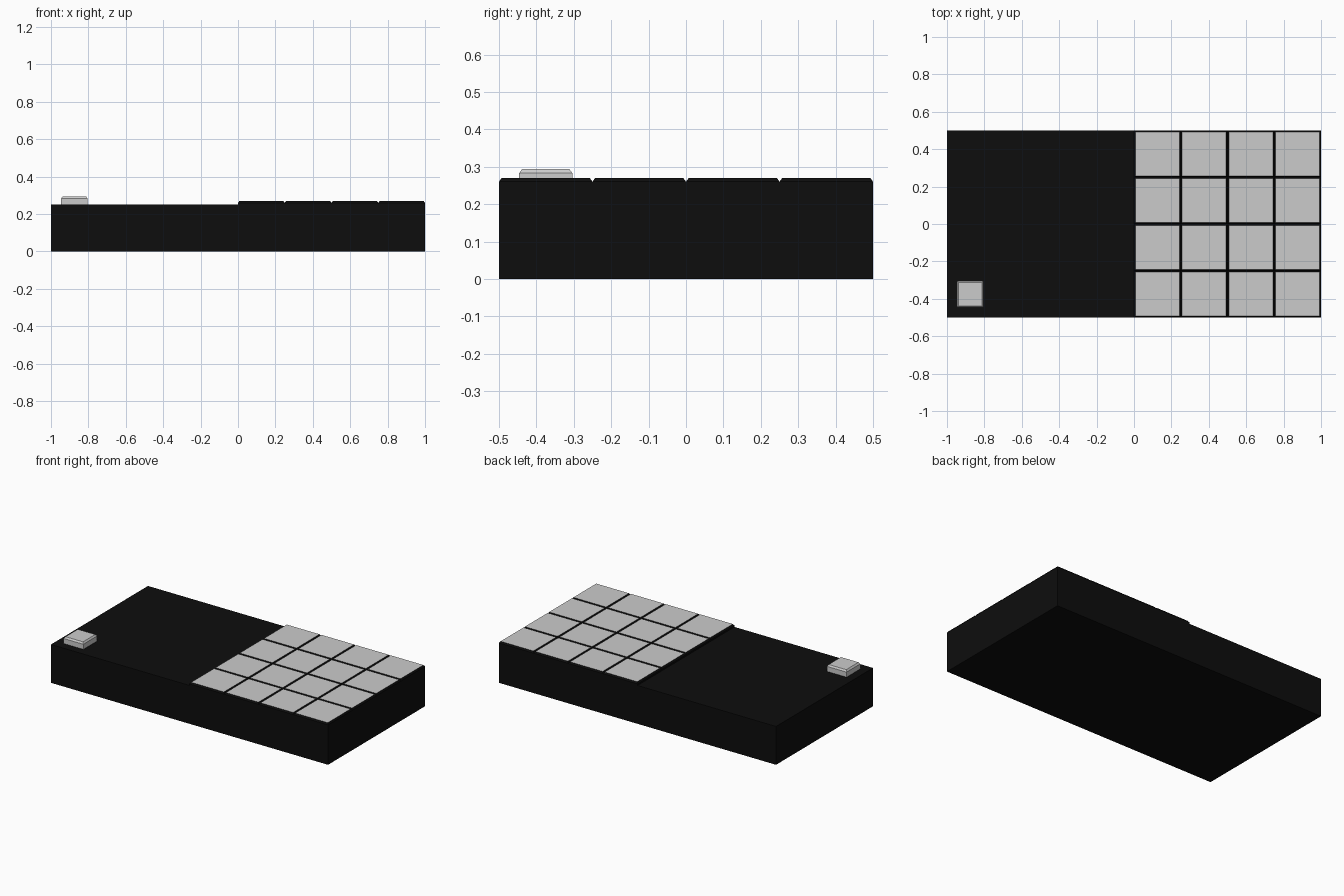
import bpy, bmesh
from mathutils import Matrix, Vector

if "Cube" in bpy.data.objects:
    bpy.data.objects.remove(bpy.data.objects["Cube"])

black = bpy.data.materials.new("black_casing")
black.diffuse_color = (0.004, 0.004, 0.004, 1)
black.use_nodes = True
black.node_tree.nodes["Principled BSDF"].inputs["Base Color"].default_value = black.diffuse_color
grey = bpy.data.materials.new("grey_cap")
grey.diffuse_color = (0.8, 0.8, 0.8, 1)
grey.use_nodes = True
grey.node_tree.nodes["Principled BSDF"].inputs["Base Color"].default_value = grey.diffuse_color


def finish(bm, name, mats):
    bmesh.ops.recalc_face_normals(bm, faces=bm.faces)
    me = bpy.data.meshes.new(name)
    bm.to_mesh(me)
    bm.free()
    for m in mats:
        me.materials.append(m)
    ob = bpy.data.objects.new(name, me)
    bpy.context.collection.objects.link(ob)
    return ob


def raise_faces(bm, faces, height, keep=False):
    """Extrude faces upward and return the new top faces."""
    ret = bmesh.ops.extrude_face_region(bm, geom=faces, use_keep_orig=keep)["geom"]
    verts = [g for g in ret if isinstance(g, bmesh.types.BMVert)]
    bmesh.ops.translate(bm, verts=verts, vec=(0, 0, height))
    bmesh.ops.recalc_face_normals(bm, faces=bm.faces)
    bm.normal_update()
    return [g for g in ret if isinstance(g, bmesh.types.BMFace)]


def chamfer_tops(bm, faces, size):
    """Inset each face and lift it, leaving a sloped rim."""
    bmesh.ops.inset_individual(bm, faces=faces, thickness=size, depth=size)


# Casing: 8 x 4 cell slab, right half raised into chamfered square keys
bm = bmesh.new()
bmesh.ops.create_grid(bm, x_segments=8, y_segments=4, size=0.5,
                      matrix=Matrix.Diagonal((2, 1, 1, 1)))
top = raise_faces(bm, bm.faces[:], 0.25, keep=True)
keys = [f for f in top if f.calc_center_median().x > 0]
keys = raise_faces(bm, keys, 0.01)
chamfer_tops(bm, keys, 0.01)
bm.normal_update()
for f in bm.faces:
    if f.calc_center_median().z > 0.268:
        f.material_index = 1
finish(bm, "casing_with_keys", [black, grey])

# Small chamfered button in the front left corner
bm = bmesh.new()
bmesh.ops.create_grid(bm, x_segments=1, y_segments=1, size=0.071,
                      matrix=Matrix.Translation(Vector((-0.875, -0.375, 0.25))))
top = raise_faces(bm, bm.faces[:], 0.033, keep=True)
chamfer_tops(bm, top, 0.011)
finish(bm, "corner_button", [])
